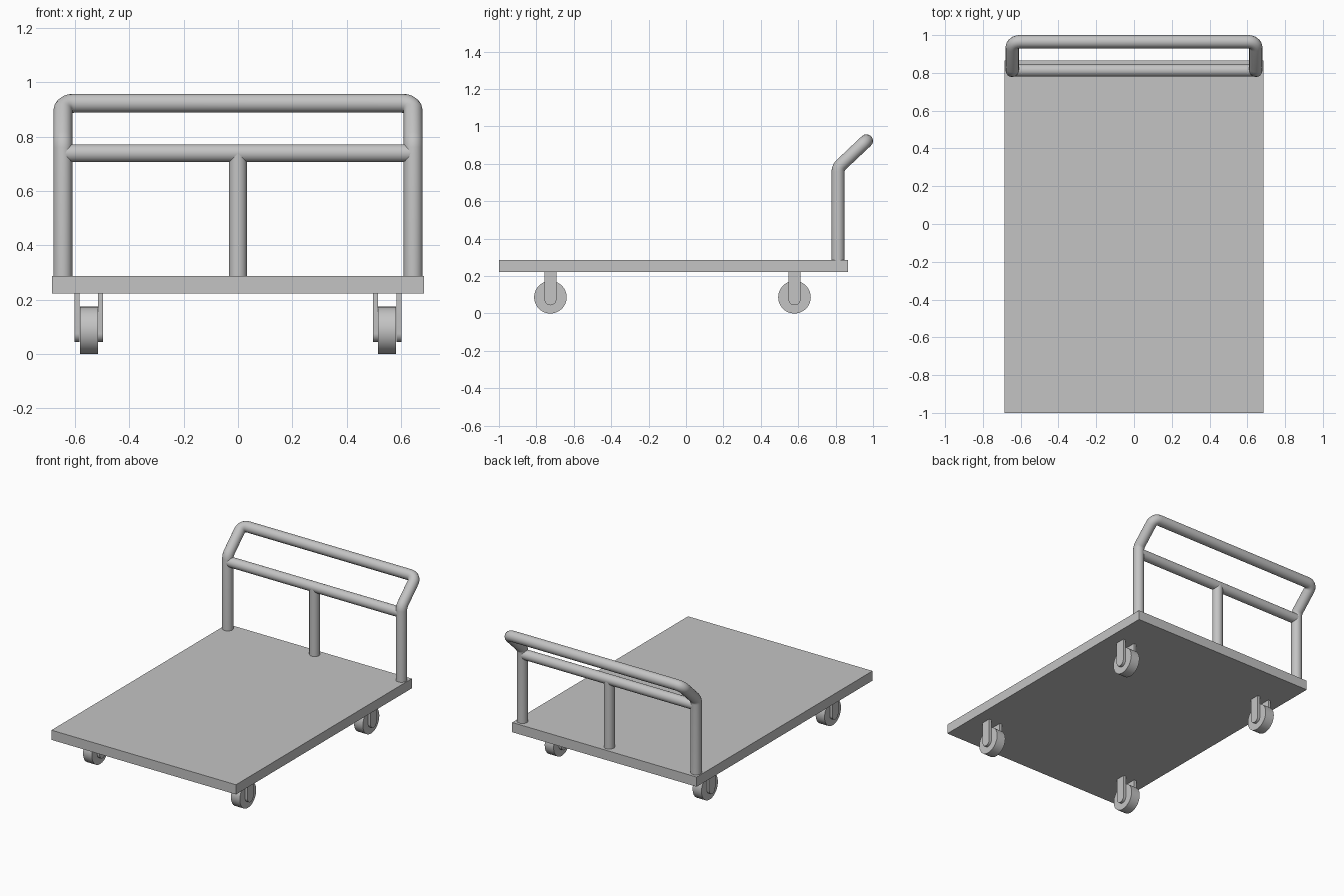
import bpy
import math
from mathutils import Vector, Matrix

cube = bpy.data.objects.get("Cube")
if cube:
    bpy.data.objects.remove(cube, do_unlink=True)

GREY = (0.55, 0.55, 0.55, 1)
metal = bpy.data.materials.new("light_grey_metal")
metal.use_nodes = True
metal.diffuse_color = GREY
metal.node_tree.nodes["Principled BSDF"].inputs["Base Color"].default_value = GREY


def finish(obj, name, smooth=True):
    """Name the part, colour it and shade it."""
    obj.name = obj.data.name = name
    obj.data.materials.clear()
    obj.data.materials.append(metal)
    if smooth:
        bpy.ops.object.select_all(action="DESELECT")
        obj.select_set(True)
        bpy.context.view_layer.objects.active = obj
        bpy.ops.object.shade_smooth_by_angle(angle=math.radians(35))
    return obj


def rod(name, start, end, radius, sides=32):
    """Cylinder between two points."""
    a, b = Vector(start), Vector(end)
    bpy.ops.mesh.primitive_cylinder_add(vertices=sides, radius=radius, depth=(b - a).length)
    obj = bpy.context.object
    turn = Vector((0, 0, 1)).rotation_difference(b - a).to_matrix().to_4x4()
    obj.data.transform(Matrix.Translation((a + b) / 2) @ turn)
    return finish(obj, name)


def rounded(before, corner, after, radius, steps):
    """Points on an arc that replaces a corner of a path."""
    u, v = (before - corner).normalized(), (after - corner).normalized()
    half = u.angle(v) / 2
    centre = corner + (u + v).normalized() * radius / math.sin(half)
    reach = radius / math.tan(half)
    p, q = corner + u * reach - centre, corner + v * reach - centre
    sweep = p.angle(q)
    axis = p.cross(q).normalized()
    return [centre + Matrix.Rotation(sweep * i / steps, 3, axis) @ p for i in range(steps + 1)]


def tube(name, corners, bends, radius):
    """Round tube along a path with rounded corners."""
    pts = [Vector(c) for c in corners]
    path = [pts[0]]
    for i, (bend, steps) in enumerate(bends, 1):
        path += rounded(pts[i - 1], pts[i], pts[i + 1], bend, steps)
    path.append(pts[-1])
    curve = bpy.data.curves.new(name, "CURVE")
    curve.dimensions = "3D"
    curve.bevel_depth = radius
    curve.bevel_resolution = 6
    curve.use_fill_caps = True
    spline = curve.splines.new("POLY")
    spline.points.add(len(path) - 1)
    for point, co in zip(spline.points, path):
        point.co = (*co, 1)
    obj = bpy.data.objects.new(name, curve)
    bpy.context.collection.objects.link(obj)
    bpy.ops.object.select_all(action="DESELECT")
    obj.select_set(True)
    bpy.context.view_layer.objects.active = obj
    bpy.ops.object.convert(target="MESH")
    return finish(bpy.context.object, name)


def fork_plate(name, x, y, thickness):
    """Upright plate with a half-round lower end."""
    half, low, top = 0.032, 0.076, 0.23
    profile = [(half, top), (-half, top)]
    for i in range(17):
        a = math.pi * (1 + i / 16)
        profile.append((half * math.cos(a), low + half * math.sin(a)))
    n = len(profile)
    verts = [(x + s * thickness / 2, y + py, pz) for s in (-1, 1) for py, pz in profile]
    faces = [tuple(reversed(range(n))), tuple(range(n, 2 * n))]
    faces += [(i, (i + 1) % n, n + (i + 1) % n, n + i) for i in range(n)]
    mesh = bpy.data.meshes.new(name)
    mesh.from_pydata(verts, [], faces)
    obj = bpy.data.objects.new(name, mesh)
    bpy.context.collection.objects.link(obj)
    return finish(obj, name)


# Flat deck
bpy.ops.mesh.primitive_cube_add(size=1)
deck = bpy.context.object
deck.data.transform(Matrix.Translation((0, -0.0675, 0.2545)) @ Matrix.Diagonal((1.37, 1.865, 0.065, 1)))
finish(deck, "deck", smooth=False)

# Push handle: two posts that lean back and join across the top
X, Y, BEND, TOP_Y, TOP_Z = 0.645, 0.813, 0.78, 0.965, 0.923
tube("push_handle",
     [(-X, Y, 0.26), (-X, Y, BEND), (-X, TOP_Y, TOP_Z),
      (X, TOP_Y, TOP_Z), (X, Y, BEND), (X, Y, 0.26)],
     [(0.05, 3), (0.04, 5), (0.04, 5), (0.05, 3)], 0.035)

# Crossbar and centre support
rod("crossbar", (-X, Y, 0.739), (X, Y, 0.739), 0.033)
rod("centre_support", (0, Y, 0.26), (0, Y, 0.739), 0.033)

# Four casters
for side, sx in (("left", 1), ("right", -1)):
    for end, y in (("front", -0.725), ("rear", 0.58)):
        x = sx * 0.549
        rod(f"{end}_{side}_wheel", (x - 0.033, y, 0.087), (x + 0.033, y, 0.087), 0.087, 48)
        for place, offset in (("outer", 0.043), ("inner", -0.043)):
            fork_plate(f"{end}_{side}_{place}_fork", x + sx * offset, y, 0.018)
